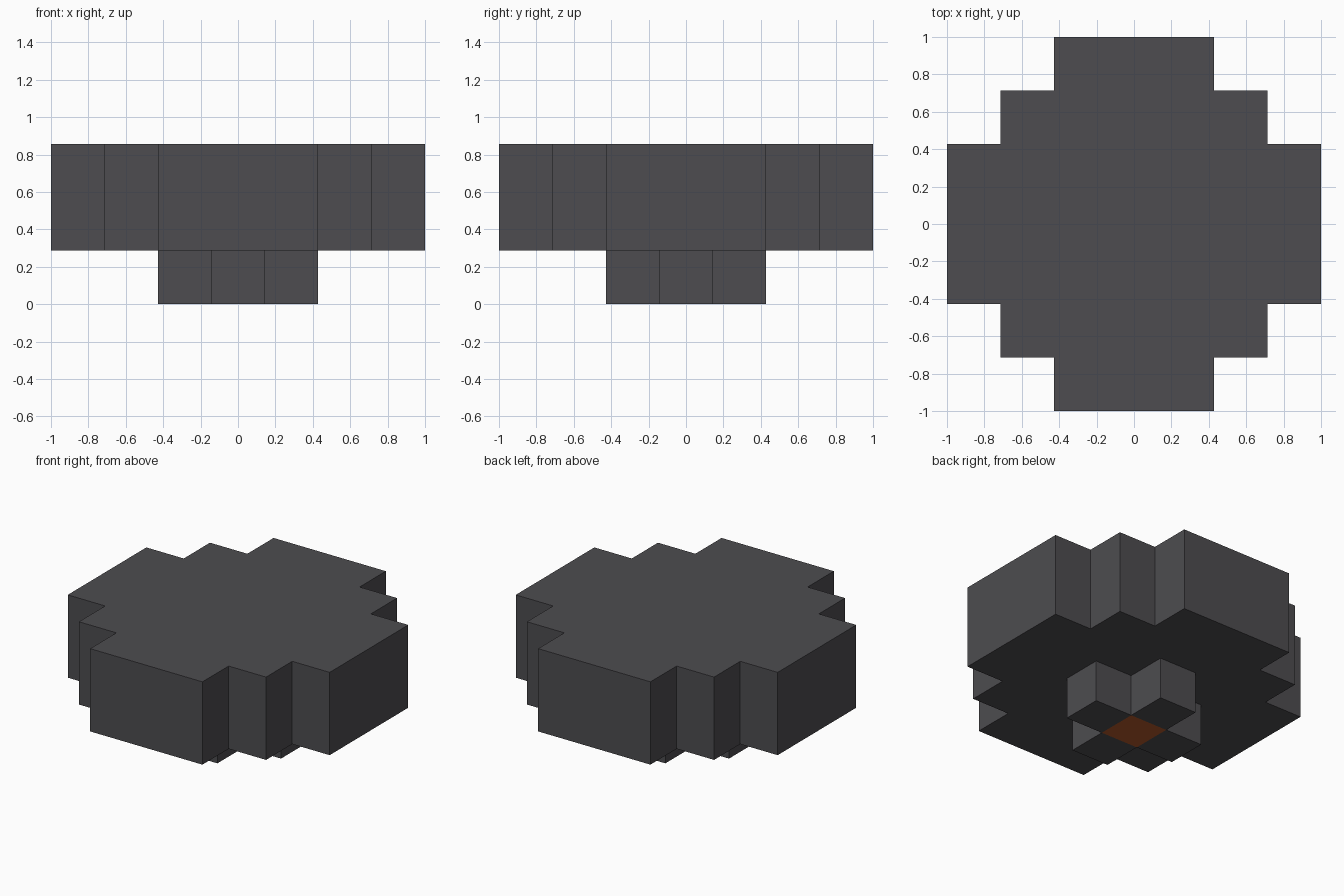
import bpy
import bmesh
from mathutils import Vector

cube = bpy.data.objects.get("Cube")
if cube:
    bpy.data.objects.remove(cube, do_unlink=True)

CELL = 2 / 7  # the whole model sits on a seven by seven block grid


def make_material(name, rgb):
    mat = bpy.data.materials.new(name)
    mat.use_nodes = True
    color = (*rgb, 1)
    mat.diffuse_color = color
    mat.node_tree.nodes["Principled BSDF"].inputs["Base Color"].default_value = color
    return mat


charcoal = make_material("charcoal", (0.075, 0.073, 0.08))
rust = make_material("rust_orange", (0.45, 0.1, 0.023))


def stepped_block(name, row_widths, bottom, layers, centre_patch=False):
    """Stack centred rows of square cells into a slab, then merge flat areas."""
    bm = bmesh.new()
    half_rows = len(row_widths) / 2
    for row, width in enumerate(row_widths):
        for col in range(width):
            x, y = col - width / 2, row - half_rows
            corners = ((x, y), (x, y + 1), (x + 1, y + 1), (x + 1, y))
            bm.faces.new([bm.verts.new((u * CELL, v * CELL, bottom * CELL))
                          for u, v in corners])
    bmesh.ops.remove_doubles(bm, verts=bm.verts, dist=0.001)

    # Raise the slab, keeping the underside
    result = bmesh.ops.extrude_face_region(bm, geom=bm.faces[:], use_keep_orig=True)
    top = [g for g in result["geom"] if isinstance(g, bmesh.types.BMVert)]
    bmesh.ops.translate(bm, verts=top, vec=Vector((0, 0, layers * CELL)))
    bmesh.ops.recalc_face_normals(bm, faces=bm.faces)

    # Coloured square in the middle of the underside
    if centre_patch:
        for face in bm.faces:
            centre = face.calc_center_median()
            if face.normal.z < -0.5 and centre.xy.length < CELL / 2:
                face.material_index = 1

    bmesh.ops.dissolve_limit(bm, angle_limit=0.01, verts=bm.verts, edges=bm.edges,
                             delimit={"MATERIAL"})
    mesh = bpy.data.meshes.new(name)
    bm.to_mesh(mesh)
    bm.free()
    mesh.materials.append(charcoal)
    if centre_patch:
        mesh.materials.append(rust)
    obj = bpy.data.objects.new(name, mesh)
    bpy.context.collection.objects.link(obj)
    return obj


# Wide stepped disc, and the cross-shaped stem beneath it
stepped_block("stepped_disc", (3, 5, 7, 7, 7, 5, 3), bottom=1, layers=2)
stepped_block("cross_stem", (1, 3, 1), bottom=0, layers=1, centre_patch=True)
